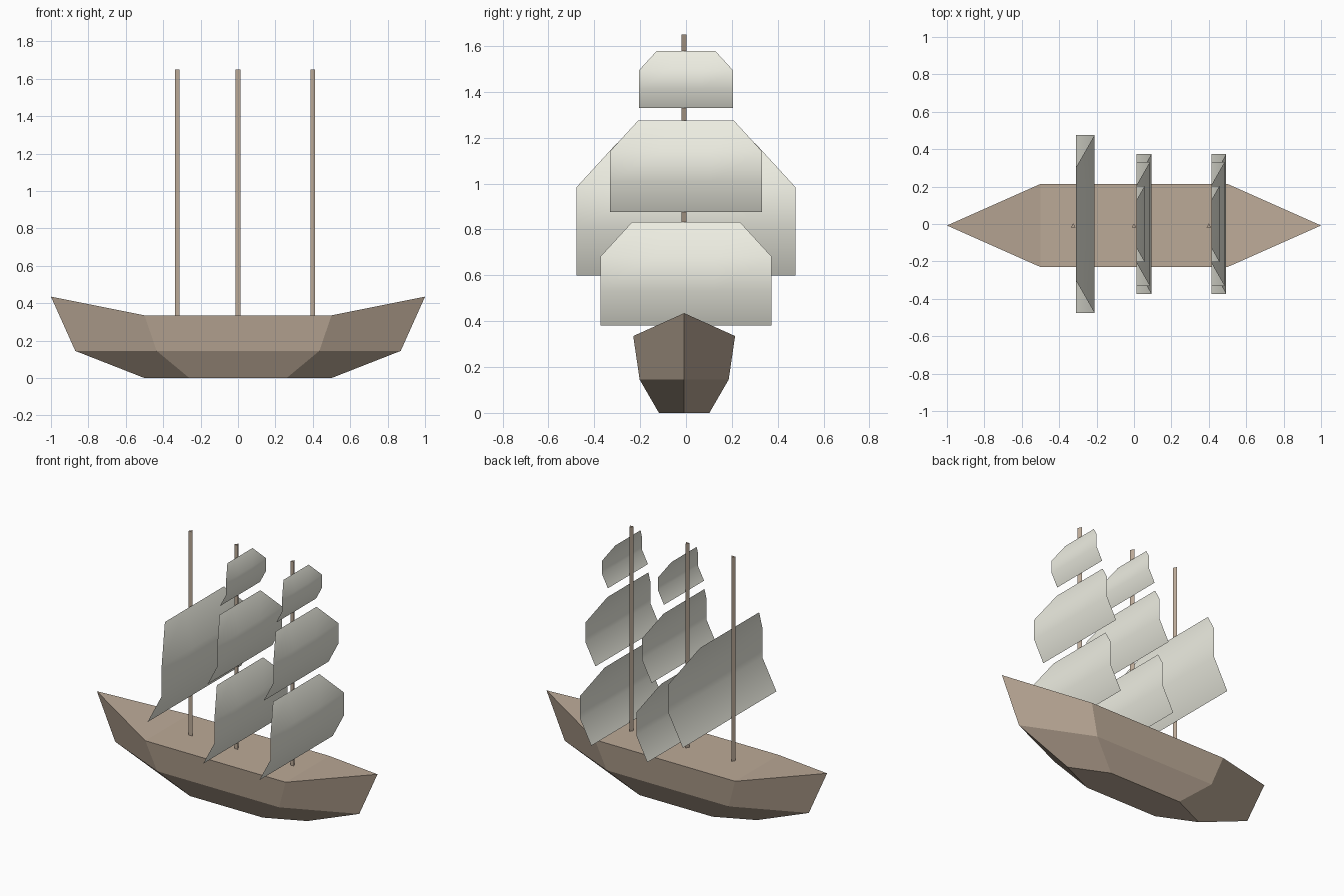
import bpy

if "Cube" in bpy.data.objects:
    bpy.data.objects.remove(bpy.data.objects["Cube"])

Y_MID = -0.008  # hull and mast centreline


def material(name, color):
    m = bpy.data.materials.new(name)
    m.diffuse_color = color
    m.use_nodes = True
    m.node_tree.nodes["Principled BSDF"].inputs["Base Color"].default_value = m.diffuse_color
    return m


wood = material("wood", (0.50, 0.40, 0.31, 1))
canvas = material("canvas", (0.85, 0.85, 0.76, 1))


def mesh_object(name, verts, faces, mat):
    me = bpy.data.meshes.new(name)
    me.from_pydata(verts, [], faces)
    me.materials.append(mat)
    ob = bpy.data.objects.new(name, me)
    bpy.context.collection.objects.link(ob)
    return ob


# Hull: three six-sided rings (tip x, tip z, shoulder x, shoulder z, half width)
rings = [(0.50, 0.0, 0.26, 0.0, 0.11),
         (0.87, 0.145, 0.435, 0.145, 0.194),
         (1.00, 0.435, 0.50, 0.335, 0.222)]
verts, faces = [], []
for tx, tz, sx, sz, w in rings:
    verts += [(tx, Y_MID, tz), (sx, Y_MID + w, sz), (-sx, Y_MID + w, sz),
              (-tx, Y_MID, tz), (-sx, Y_MID - w, sz), (sx, Y_MID - w, sz)]
for r in (0, 6):
    for i in range(6):
        j = (i + 1) % 6
        faces.append((r + i, r + j, r + 6 + j, r + 6 + i))
faces.append((5, 4, 3, 2, 1, 0))                                    # keel
faces += [(13, 14, 16, 17), (12, 13, 17), (14, 15, 16)]             # deck
mesh_object("hull", verts, faces, wood)


# Masts: three-sided posts
def mast(name, x, bottom=0.33, top=1.65):
    bpy.ops.mesh.primitive_cylinder_add(
        vertices=3, radius=0.015, depth=top - bottom,
        location=(x, Y_MID - 0.004, (top + bottom) / 2))
    ob = bpy.context.object
    ob.name = name
    ob.data.materials.append(wood)


# Sails: billowed sheets of four rows, all scaled from one shape by height
def sail(name, mast_x, bottom, top):
    h = top - bottom
    w, x = 0.826 * h, mast_x + 0.014
    rows = [(0, 1, 0), (1 / 3, 1, 0.174), (2 / 3, 1, 0.174), (1, 0.63, 0)]
    verts, faces = [], []
    for t, width, bulge in rows:
        for k in range(4):
            verts.append((x + bulge * h, (k / 1.5 - 1) * w * width, bottom + t * h))
    for r in range(3):
        for k in range(3):
            a = r * 4 + k
            faces.append((a, a + 1, a + 5, a + 4))
    ob = mesh_object(name, verts, faces, canvas)
    for p in ob.data.polygons:
        p.use_smooth = True


mast("rear_mast", -0.325)
sail("rear_sail", -0.325, 0.60, 1.177)
for label, x in (("main", 0.0), ("fore", 0.4)):
    mast(label + "_mast", x)
    sail(label + "_lower_sail", x, 0.38, 0.832)
    sail(label + "_middle_sail", x, 0.875, 1.275)
    sail(label + "_top_sail", x, 1.33, 1.577)
